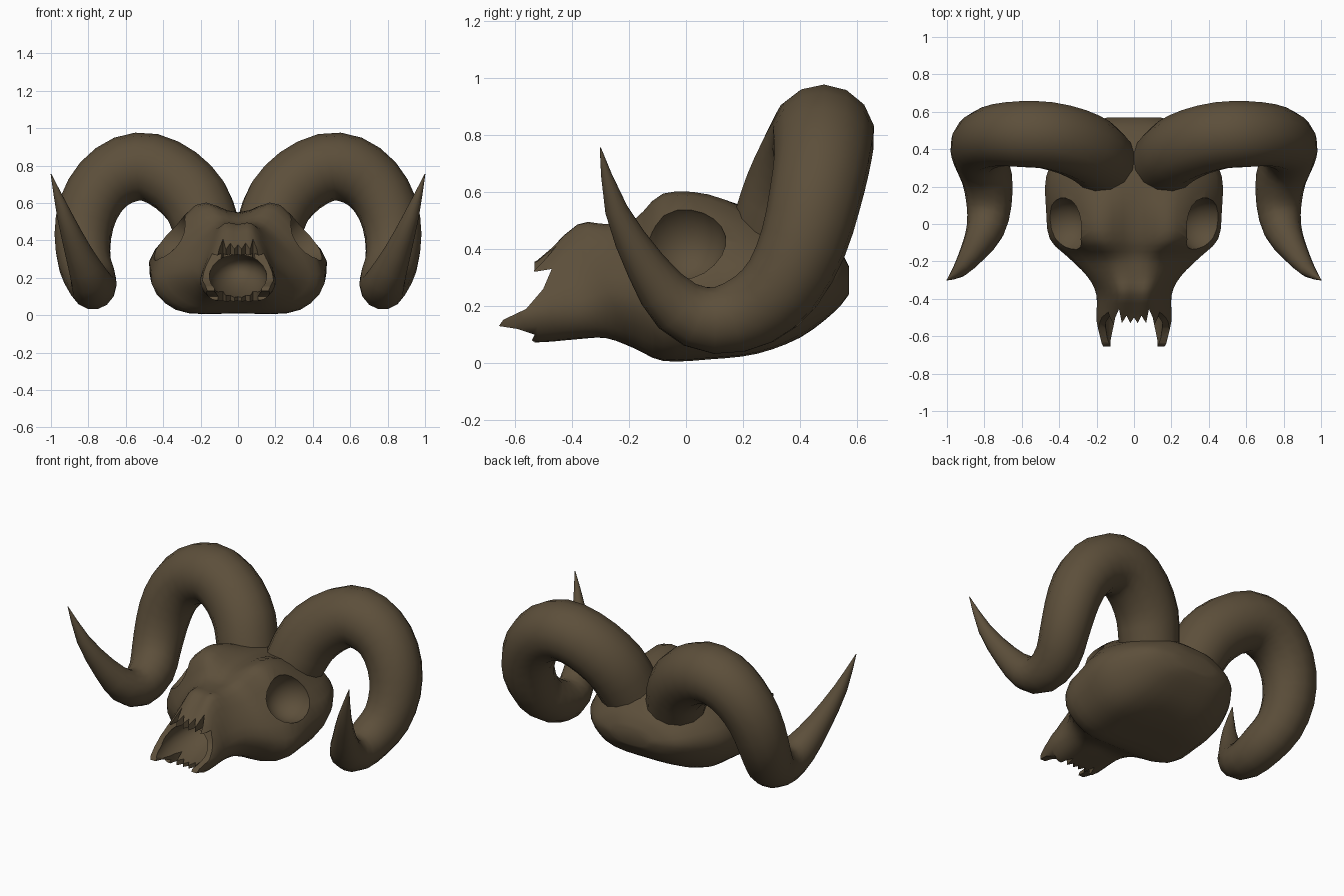
import bpy, bmesh, math
from mathutils import Vector, Matrix

if "Cube" in bpy.data.objects:
    bpy.data.objects.remove(bpy.data.objects["Cube"])

bone = bpy.data.materials.new("dark_bone")
bone.diffuse_color = (0.108, 0.078, 0.043, 1)
bone.use_nodes = True
bone.node_tree.nodes["Principled BSDF"].inputs["Base Color"].default_value = bone.diffuse_color


def catmull(pts, n, closed=False):
    """Smooth curve through points of any dimension, n samples per span."""
    m, out = len(pts), []
    for i in range(m if closed else m - 1):
        if closed:
            a, b, c, d = (pts[(i + k) % m] for k in (-1, 0, 1, 2))
        else:
            a, b, c, d = (pts[min(max(i + k, 0), m - 1)] for k in (-1, 0, 1, 2))
        for s in range(n):
            t = s / n
            out.append(b + (c - a) * (t / 2) + (a * 2 - b * 5 + c * 4 - d) * (t * t / 2)
                       + (b * 3 - a - c * 3 + d) * (t ** 3 / 2))
    if not closed:
        out.append(pts[-1].copy())
    return out


def finish(bm, name):
    bmesh.ops.recalc_face_normals(bm, faces=bm.faces)
    me = bpy.data.meshes.new(name)
    bm.to_mesh(me)
    bm.free()
    me.materials.append(bone)
    ob = bpy.data.objects.new(name, me)
    bpy.context.collection.objects.link(ob)
    return ob


def loft(name, rings):
    bm = bmesh.new()
    vs = [[bm.verts.new(p) for p in r] for r in rings]
    n = len(vs[0])
    for a, b in zip(vs, vs[1:]):
        for i in range(n):
            j = (i + 1) % n
            bm.faces.new((a[i], a[j], b[j], b[i]))
    bm.faces.new(vs[0])
    bm.faces.new(vs[-1])
    return finish(bm, name)


def ellipsoid(name, loc, rot, radii):
    bm = bmesh.new()
    mat = Matrix.Translation(loc) @ rot @ Matrix.Diagonal((*radii, 1))
    bmesh.ops.create_uvsphere(bm, u_segments=20, v_segments=12, radius=1, matrix=mat)
    return finish(bm, name)


def activate(ob):
    bpy.ops.object.select_all(action='DESELECT')
    ob.select_set(True)
    bpy.context.view_layer.objects.active = ob


def smooth(ob, deg):
    activate(ob)
    bpy.ops.object.shade_smooth_by_angle(angle=math.radians(deg))


def cut(ob, cutter):
    mod = ob.modifiers.new("cut", 'BOOLEAN')
    mod.operation, mod.solver, mod.object = 'DIFFERENCE', 'EXACT', cutter
    cutter.hide_render = True
    activate(ob)
    bpy.ops.object.modifier_apply(modifier=mod.name)
    bpy.data.objects.remove(cutter)


# Skull: y, top z, brow x z, cheek x z, jaw x z, bottom z
stations = [
    (-.66, .30, .08, .28, .165, .17, .13, .09, .08),
    (-.52, .36, .10, .34, .20, .19, .14, .085, .075),
    (-.38, .475, .09, .465, .20, .22, .15, .10, .085),
    (-.28, .485, .12, .46, .25, .25, .17, .10, .095),
    (-.18, .49, .15, .485, .35, .23, .22, .07, .055),
    (-.08, .53, .22, .58, .45, .22, .32, .03, .012),
    (.08, .55, .23, .575, .47, .27, .34, .04, .018),
    (.25, .54, .25, .50, .47, .29, .33, .06, .038),
    (.40, .50, .22, .46, .40, .30, .28, .12, .09),
    (.52, .42, .16, .40, .29, .30, .20, .20, .18),
    (.57, .34, .08, .33, .14, .29, .08, .25, .24),
]
rings = []
for s in catmull([Vector(s) for s in stations], 3):
    y, zt, bx, bz, cx, cz, jx, jz, zb = s
    sec = [(0, zt), (bx, bz), (cx, cz), (jx, jz), (0, zb), (-jx, jz), (-cx, cz), (-bx, bz)]
    rings.append([(p.x, y, p.y) for p in catmull([Vector(p) for p in sec], 4, True)])
skull = loft("skull", rings)

# Nasal cavity
cut(skull, ellipsoid("nasal_cutter", (0, -.53, .205), Matrix.Rotation(.2, 4, 'X'), (.155, .28, .11)))

# Snout side profile: notch between nose bones and upper jaw, then chin line
notch = [(-.8, .345), (-.54, .34), (-.53, .32), (-.47, .33), (-.50, .26), (-.56, .19),
         (-.64, .152), (-.655, .13), (-.59, .12), (-.53, .10), (-.54, .08), (-.5, .05), (-.8, .05)]
cut(skull, loft("notch_cutter", [[(x, y, z) for y, z in notch] for x in (-.4, .4)]))

# Snout plan: jagged nose tips between two prongs
half = [(.02, -.53), (.04, -.49), (.065, -.53), (.08, -.455), (.10, -.50), (.125, -.62), (.135, -.8)]
plan = [(-x, y) for x, y in reversed(half)] + [(0, -.50)] + half
cut(skull, loft("tip_cutter", [[(x, y, z) for x, y in plan] for z in (-.2, .8)]))

# Eye sockets
for side in (1, -1):
    normal = Vector((.8 * side, -.2, .56))
    cut(skull, ellipsoid("socket_cutter", (.385 * side, -.01, .43),
                         normal.to_track_quat('Z', 'Y').to_matrix().to_4x4(), (.15, .15, .17)))
smooth(skull, 42)

# Horns: centre line x y z and radius
path = [
    (.13, .31, .38, .17), (.175, .345, .49, .18), (.225, .39, .61, .185), (.33, .44, .72, .185),
    (.47, .475, .79, .183), (.60, .48, .78, .18), (.72, .475, .70, .17), (.80, .45, .57, .162),
    (.83, .41, .42, .153), (.82, .34, .28, .143), (.785, .24, .19, .135), (.775, .10, .15, .12),
    (.795, -.03, .20, .102), (.855, -.14, .34, .072), (.93, -.245, .54, .04), (1.0, -.30, .755, .002),
]
for side, label in ((1, "right"), (-1, "left")):
    pts = catmull([Vector(p) for p in path], 2)
    mids = [Vector(p[:3]) for p in pts]
    tangent = (mids[1] - mids[0]).normalized()
    u = tangent.orthogonal().normalized()
    rings = []
    for i, c in enumerate(mids):
        t = (mids[min(i + 1, len(mids) - 1)] - mids[max(i - 1, 0)]).normalized()
        u = tangent.rotation_difference(t) @ u
        tangent = t
        v = t.cross(u)
        ring = []
        for k in range(14):
            a = k * math.tau / 14
            p = c + (u * math.cos(a) + v * math.sin(a)) * pts[i][3]
            ring.append((p.x * side, p.y, p.z))
        rings.append(ring)
    smooth(loft(label + "_horn", rings), 50)
